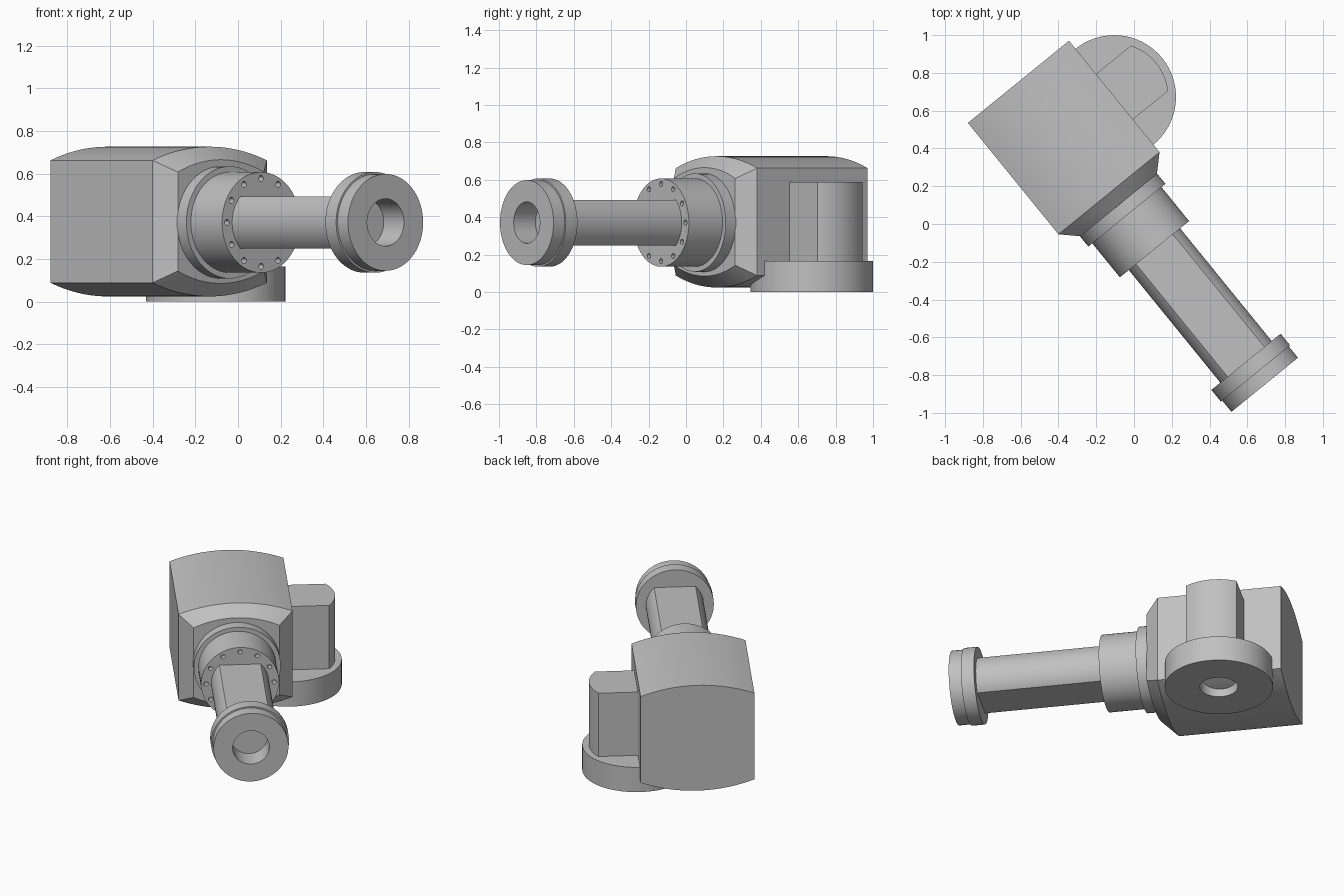
import bpy, bmesh
from math import sin, cos, pi, acos, radians
from mathutils import Matrix, Vector

cube = bpy.data.objects.get("Cube")
if cube:
    bpy.data.objects.remove(cube, do_unlink=True)

grey = bpy.data.materials.new("plain_grey")
grey.use_nodes = True
grey.diffuse_color = (0.53, 0.53, 0.53, 1)
grey.node_tree.nodes["Principled BSDF"].inputs["Base Color"].default_value = grey.diffuse_color

# Parts are built with the arm along local x, then turned about z
TURN = Matrix.Rotation(radians(-50.9), 4, 'Z')
AXIS_Z = 0.371
BASE = Vector((-0.588, 0.343, 0))
ALONG_ARM = Matrix.Translation((0, 0, AXIS_Z)) @ Matrix.Rotation(pi / 2, 4, 'Y')
UPRIGHT = Matrix.Translation(BASE)


def finish(name, bm, frame):
    bmesh.ops.remove_doubles(bm, verts=bm.verts, dist=1e-5)
    bmesh.ops.recalc_face_normals(bm, faces=bm.faces)
    mesh = bpy.data.meshes.new(name)
    bm.to_mesh(mesh)
    bm.free()
    mesh.materials.append(grey)
    obj = bpy.data.objects.new(name, mesh)
    bpy.context.collection.objects.link(obj)
    obj.matrix_world = TURN @ frame
    return obj


def smooth(obj):
    bpy.ops.object.select_all(action='DESELECT')
    obj.select_set(True)
    bpy.context.view_layer.objects.active = obj
    bpy.ops.object.shade_smooth_by_angle(angle=radians(25))


def lathe(name, profile, frame, steps=72):
    """Spin (radius, height) points about the frame's z axis."""
    bm = bmesh.new()
    verts = [bm.verts.new((r, 0, h)) for r, h in profile]
    edges = [bm.edges.new(pair) for pair in zip(verts, verts[1:])]
    bmesh.ops.spin(bm, geom=verts + edges, cent=(0, 0, 0), axis=(0, 0, 1),
                   angle=2 * pi, steps=steps, use_merge=True)
    return finish(name, bm, frame)


def loft(name, loops, frame):
    """Skin matching closed loops and cap both ends."""
    bm = bmesh.new()
    rings = [[bm.verts.new(p) for p in loop] for loop in loops]
    n = len(rings[0])
    for a, b in zip(rings, rings[1:]):
        for i in range(n):
            j = (i + 1) % n
            bm.faces.new((a[i], a[j], b[j], b[i]))
    bm.faces.new(rings[0])
    bm.faces.new(rings[-1])
    return finish(name, bm, frame)


def flat_sided_bar(name, radius, flat, start, end, frame, steps=24):
    """Round bar with two parallel flats at local x = +-flat."""
    low = acos(flat / radius)
    angles = [low + (pi - 2 * low) * i / steps for i in range(steps + 1)]
    angles += [a + pi for a in angles]
    return loft(name, [[(radius * cos(a), radius * sin(a), h) for a in angles]
                       for h in (start, end)], frame)


# Housing: arched top and bottom, bevelled towards the arm
def arched_section(x, half_width, side, crown, steps=20):
    sagitta = crown - side
    r = (half_width ** 2 + sagitta ** 2) / (2 * sagitta)
    ys = [half_width * (2 * i / steps - 1) for i in range(steps + 1)]
    top = [(x, y, crown - r + (r * r - y * y) ** 0.5) for y in ys]
    return top + [(x, y, -z) for x, y, z in reversed(top)]


housing = loft("housing", [arched_section(-0.97, 0.345, 0.287, 0.351),
                           arched_section(-0.21, 0.345, 0.287, 0.351),
                           arched_section(-0.128, 0.26, 0.232, 0.29)],
               Matrix.Translation((0, 0, 0.375)))

# Collar and drum between housing and arm
collar = lathe("collar", [(0, -0.15), (0.263, -0.15), (0.263, -0.06), (0, -0.06)], ALONG_ARM)
drum = lathe("drum", [(0, -0.1), (0.236, -0.1), (0.236, 0.172), (0, 0.172)], ALONG_ARM)

# Ring of bolt holes cut into the drum face
bm = bmesh.new()
for i in range(12):
    a = 2 * pi * i / 12
    bmesh.ops.create_cone(bm, cap_ends=True, segments=16, radius1=0.014, radius2=0.014, depth=0.08,
                          matrix=Matrix.Translation((0.206 * cos(a), 0.206 * sin(a), 0.172)))
cutter = finish("bolt_hole_cutter", bm, ALONG_ARM)
cutter.hide_render = True
cut = drum.modifiers.new("bolt_holes", 'BOOLEAN')
cut.operation = 'DIFFERENCE'
cut.solver = 'EXACT'
cut.object = cutter
bpy.context.view_layer.update()
holed = bpy.data.meshes.new_from_object(drum.evaluated_get(bpy.context.evaluated_depsgraph_get()))
drum.modifiers.clear()
drum.data = holed
bpy.data.objects.remove(cutter, do_unlink=True)

# Arm and its end flange with a blind bore
arm = flat_sided_bar("arm", 0.175, 0.122, 0.16, 0.942, ALONG_ARM)
flange = lathe("end_flange", [(0, 0.94), (0.236, 0.94), (0.236, 1.02), (0.227, 1.02), (0.227, 1.097),
                              (0.111, 1.097), (0.111, 0.947), (0, 0.947)], ALONG_ARM)

# Base disc with a bore underneath, and the post above it
base = lathe("base_disc", [(0, 0.155), (0.115, 0.155), (0.115, 0), (0.327, 0),
                           (0.327, 0.165), (0, 0.165)], UPRIGHT)
post = flat_sided_bar("post", 0.286, 0.155, 0.16, 0.587, UPRIGHT)

for part in (housing, collar, drum, arm, flange, base, post):
    smooth(part)
